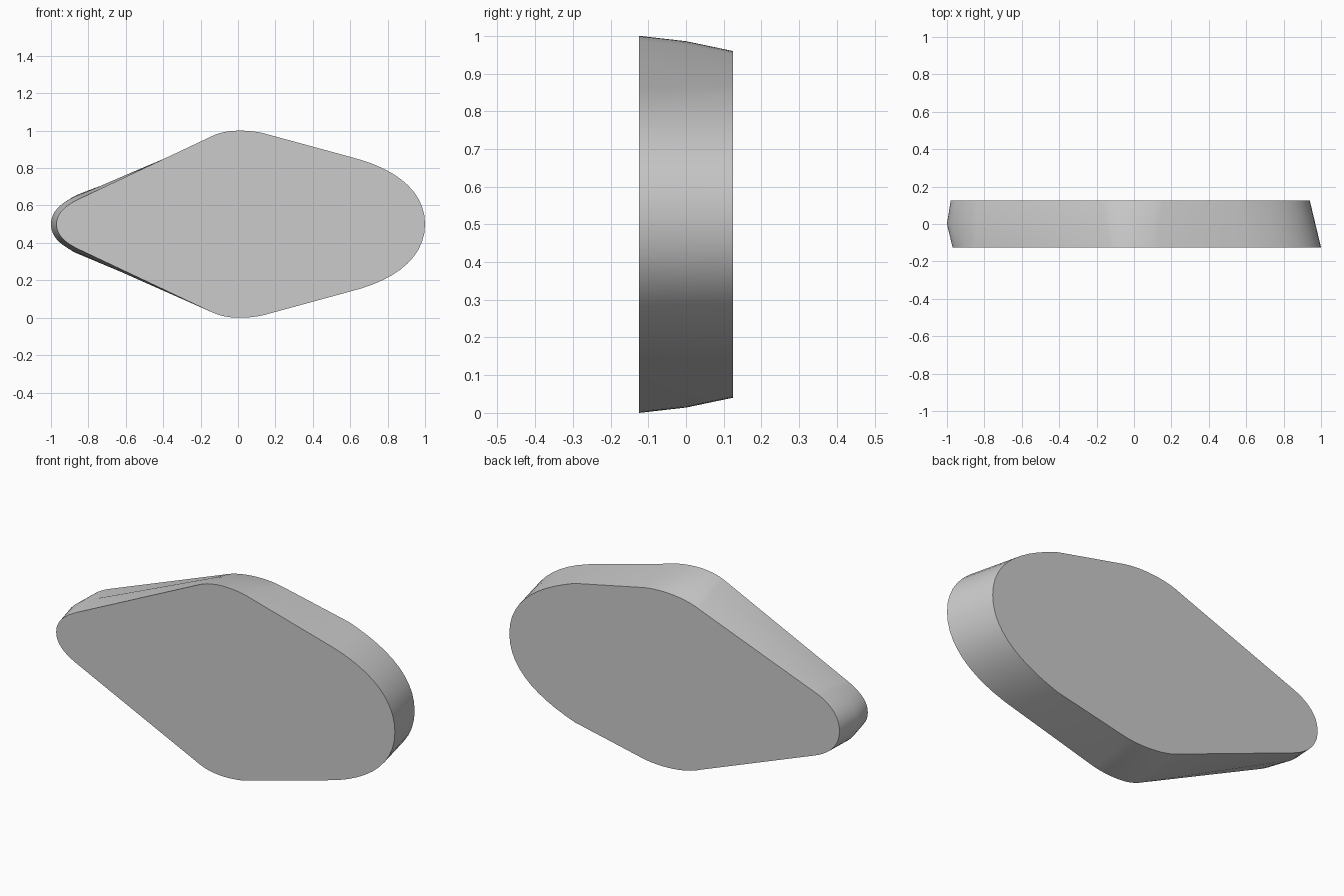
import bpy, bmesh
from mathutils import Vector, geometry

if "Cube" in bpy.data.objects:
    bpy.data.objects.remove(bpy.data.objects["Cube"])

# Upper half outlines (x, z) as three bezier corners: left tip, top, right end
SECTIONS = [
    (-0.125, [[(-.97, .5), (-.97, .555), (-.93, .597), (-.85, .635)],
              [(-.13, .975), (-.06, 1.006), (.04, 1.006), (.13, .988)],
              [(.6, .86), (.84, .8), (1, .68), (1, .5)]]),
    (0.0, [[(-1, .5), (-1, .565), (-.95, .62), (-.84, .66)],
           [(-.15, .955), (-.07, .992), (.04, .992), (.13, .975)],
           [(.585, .86), (.81, .795), (.97, .68), (.97, .5)]]),
    (0.125, [[(-.98, .5), (-.98, .575), (-.93, .63), (-.84, .665)],
             [(-.17, .92), (-.07, .966), (.08, .966), (.16, .95)],
             [(.56, .865), (.78, .79), (.94, .68), (.94, .5)]]),
]


def outline(corners):
    """Full closed outline, mirrored about z = 0.5."""
    half = []
    for c in corners:
        a, h1, h2, b = [Vector((x, z, 0)) for x, z in c]
        half += [(p.x, p.y) for p in geometry.interpolate_bezier(a, h1, h2, b, 12)]
    return half + [(x, 1 - z) for x, z in half[-2:0:-1]]


# Slab lofted through the three outlines
bm = bmesh.new()
rings = [[bm.verts.new((x, y, z)) for x, z in outline(c)] for y, c in SECTIONS]
for r0, r1 in zip(rings, rings[1:]):
    n = len(r0)
    for i in range(n):
        j = (i + 1) % n
        bm.faces.new((r0[i], r0[j], r1[j], r1[i]))

# Flat front and back
bm.faces.new(rings[0])
bm.faces.new(rings[-1])
bmesh.ops.recalc_face_normals(bm, faces=bm.faces)

mesh = bpy.data.meshes.new("rounded_slab")
bm.to_mesh(mesh)
bm.free()
slab = bpy.data.objects.new("rounded_slab", mesh)
bpy.context.collection.objects.link(slab)

# Plain grey
grey = bpy.data.materials.new("light grey")
grey.diffuse_color = (0.6, 0.6, 0.6, 1)
grey.use_nodes = True
grey.node_tree.nodes["Principled BSDF"].inputs["Base Color"].default_value = grey.diffuse_color
mesh.materials.append(grey)

bpy.context.view_layer.objects.active = slab
slab.select_set(True)
bpy.ops.object.shade_smooth_by_angle(angle=0.7)
